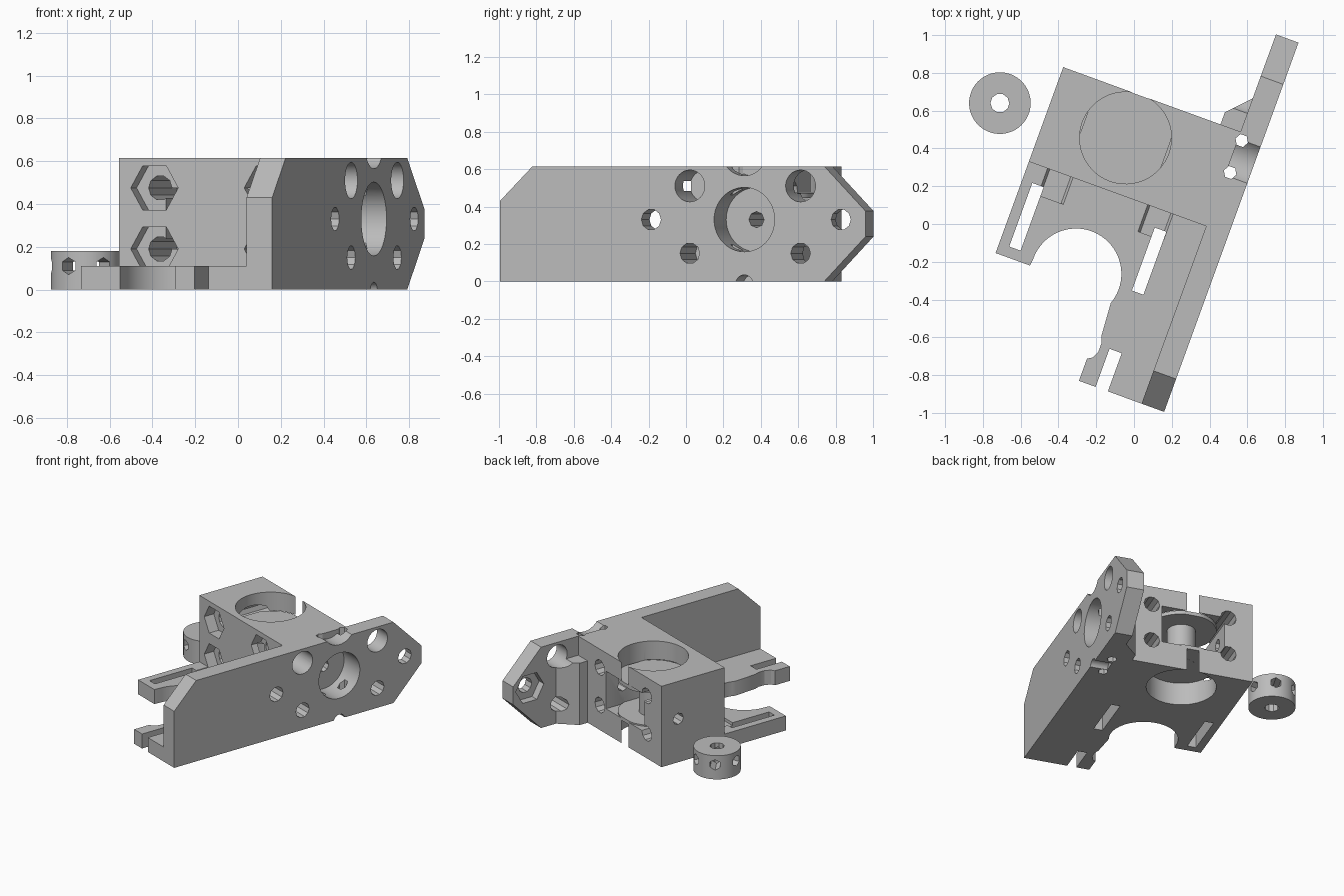
import bpy, bmesh
from math import sin, cos, pi, radians
from mathutils import Matrix

if "Cube" in bpy.data.objects:
    bpy.data.objects.remove(bpy.data.objects["Cube"], do_unlink=True)

grey = bpy.data.materials.new("light grey plastic")
grey.use_nodes = True
COL = (0.5, 0.5, 0.5, 1)
grey.diffuse_color = COL
grey.node_tree.nodes["Principled BSDF"].inputs["Base Color"].default_value = COL

PLACE = {"X": lambda a, b, c: (c, a, b),
         "Y": lambda a, b, c: (a, c, b),
         "Z": lambda a, b, c: (a, b, c)}


def prism(name, pts, lo, hi, axis="Z"):
    """Polygon extruded along an axis from lo to hi."""
    bm = bmesh.new()
    face = bm.faces.new([bm.verts.new(PLACE[axis](a, b, lo)) for a, b in pts])
    new = bmesh.ops.extrude_face_region(bm, geom=[face])["geom"]
    shift = PLACE[axis](0, 0, hi - lo)
    bmesh.ops.translate(bm, vec=shift, verts=[g for g in new if isinstance(g, bmesh.types.BMVert)])
    bmesh.ops.recalc_face_normals(bm, faces=bm.faces)
    mesh = bpy.data.meshes.new(name)
    bm.to_mesh(mesh)
    bm.free()
    mesh.materials.append(grey)
    ob = bpy.data.objects.new(name, mesh)
    bpy.context.collection.objects.link(ob)
    return ob


def ring(a, b, r, n, turn=0.0):
    return [(a + r * cos(2 * pi * i / n + turn), b + r * sin(2 * pi * i / n + turn)) for i in range(n)]


def rod(a, b, r, lo, hi, axis="Z", n=10, turn=0.0):
    return prism("cutter", ring(a, b, r, n, turn), lo, hi, axis)


def box(name, x0, x1, y0, y1, z0, z1):
    return prism(name, [(x0, y0), (x1, y0), (x1, y1), (x0, y1)], z0, z1)


def combine(target, other, op="DIFFERENCE"):
    other.hide_render = True
    bpy.context.view_layer.objects.active = target
    mod = target.modifiers.new("bool", "BOOLEAN")
    mod.operation, mod.solver, mod.object = op, "EXACT", other
    bpy.ops.object.modifier_apply(modifier=mod.name)
    bpy.data.objects.remove(other, do_unlink=True)


H = 0.615
BX, BY, BR = -0.198, 0.413, 0.243     # bore centre and radius
MY, MZ = 0.51, 0.33                   # centre of the side mounting pattern

# Main block, side wall, rear gusset and slotted base
body = box("carriage_body", -0.636, 0.42, 0.12, 0.652, 0, H)
wall = prism("wall", [(-0.88, 0), (0.965, 0), (1.2, 0.24), (1.2, 0.375),
                      (0.965, H), (-0.695, H), (-0.88, 0.43)], 0.363, 0.49, "X")
gusset = prism("gusset", [(0.25, 0.6), (0.4, 0.6), (0.4, 0.86), (0.363, 0.84), (0.25, 0.72)], 0, 0.47)
arc = [(BX + 0.24 * cos(t), -0.353 + 0.24 * sin(t))
       for t in [radians(180 - 5 * i) for i in range(41)]]
base = prism("base", [(-0.636, 0.2), (-0.636, -0.395), (-0.442, -0.395)] + arc +
             [(0.04, -0.61), (0.054, -0.65), (0.054, -0.7), (0.035, -0.74), (0.01, -0.755),
              (0.01, -0.88), (0.42, -0.88), (0.42, 0.2)], 0, 0.11)
for part in (wall, gusset, base):
    combine(body, part, "UNION")

# Adjustment slots in the base
for x0, x1, y0, y1 in ((-0.58, -0.516, -0.338, 0.02), (0.11, 0.175, -0.335, 0.02),
                       (0.104, 0.173, -0.95, -0.665)):
    combine(body, box("cutter", x0, x1, y0, y1, -0.1, 0.3))

# Bearing bores and the open cavity between them
combine(body, rod(BX, BY, BR, 0.44, 0.8, n=64))
combine(body, rod(BX, BY, BR, -0.1, 0.2, n=64))
combine(body, box("cutter", -0.43, 0.03, 0.17, 0.8, 0.19, 0.475))

# Four clamp bolt holes with hex nut pockets on the front
for x in (-0.459, 0.105):
    for z in (0.19, 0.475):
        combine(body, rod(x, z, 0.058, 0, 0.8, "Y"))
        combine(body, rod(x, z, 0.118, -0.03, 0.2, "Y", n=6))

# Side mounting pattern: central recess, bolt holes, counterbores
combine(body, rod(MY, MZ, 0.172, 0.3, 0.6, "X", n=64))
combine(body, rod(MY, MZ, 0.043, -0.8, 0.4, "X", n=8))
for y in (0.2, 0.83):
    combine(body, rod(y, 0.15, 0.056, 0.25, 0.6, "X"))
    combine(body, rod(y, 0.51, 0.085, 0.25, 0.6, "X", n=32))
for y in (-0.02, 1.06):
    combine(body, rod(y, MZ, 0.056, 0.3, 0.6, "X"))
combine(body, rod(1.06, MZ, 0.118, 0.3, 0.42, "X", n=6))
combine(body, rod(MY, 0.695, 0.13, 0.365, 0.6, "X", n=48))
combine(body, rod(MY, -0.015, 0.05, 0.365, 0.6, "X", n=16))
for y in (0.43, 0.61):
    combine(body, rod(0.385, y, 0.035, -0.1, 0.8, n=6))

# Thin webs closing the bores, with a centre post
outline = [(min(max(x, -0.432), 0.032), min(y, 0.65)) for x, y in ring(BX, BY, BR + 0.002, 64)]
parts = [body,
         prism("upper_web", outline, 0.445, 0.472),
         prism("lower_web", outline, 0.172, 0.2),
         prism("centre_post", ring(BX, BY, 0.1, 32), 0.171, 0.473)]
for ob in parts:
    ob.data.transform(Matrix.Rotation(radians(-20), 4, "Z"))

# Loose knob with a centre hole and radial grub screw holes
KX, KY = -0.71, 0.64
knob = prism("knob", ring(KX, KY, 0.163, 64), 0, 0.18)
combine(knob, rod(KX, KY, 0.05, -0.1, 0.3, n=10))
for deg in (0, 60, 120):
    cutter = rod(0, 0.11, 0.04, -0.3, 0.3, "X", n=6, turn=pi / 6)
    cutter.data.transform(Matrix.Translation((KX, KY, 0)) @ Matrix.Rotation(radians(deg), 4, "Z"))
    combine(knob, cutter)
parts.append(knob)

bpy.ops.object.select_all(action="DESELECT")
for ob in parts:
    ob.select_set(True)
bpy.context.view_layer.objects.active = body
bpy.ops.object.shade_smooth_by_angle(angle=radians(25))
